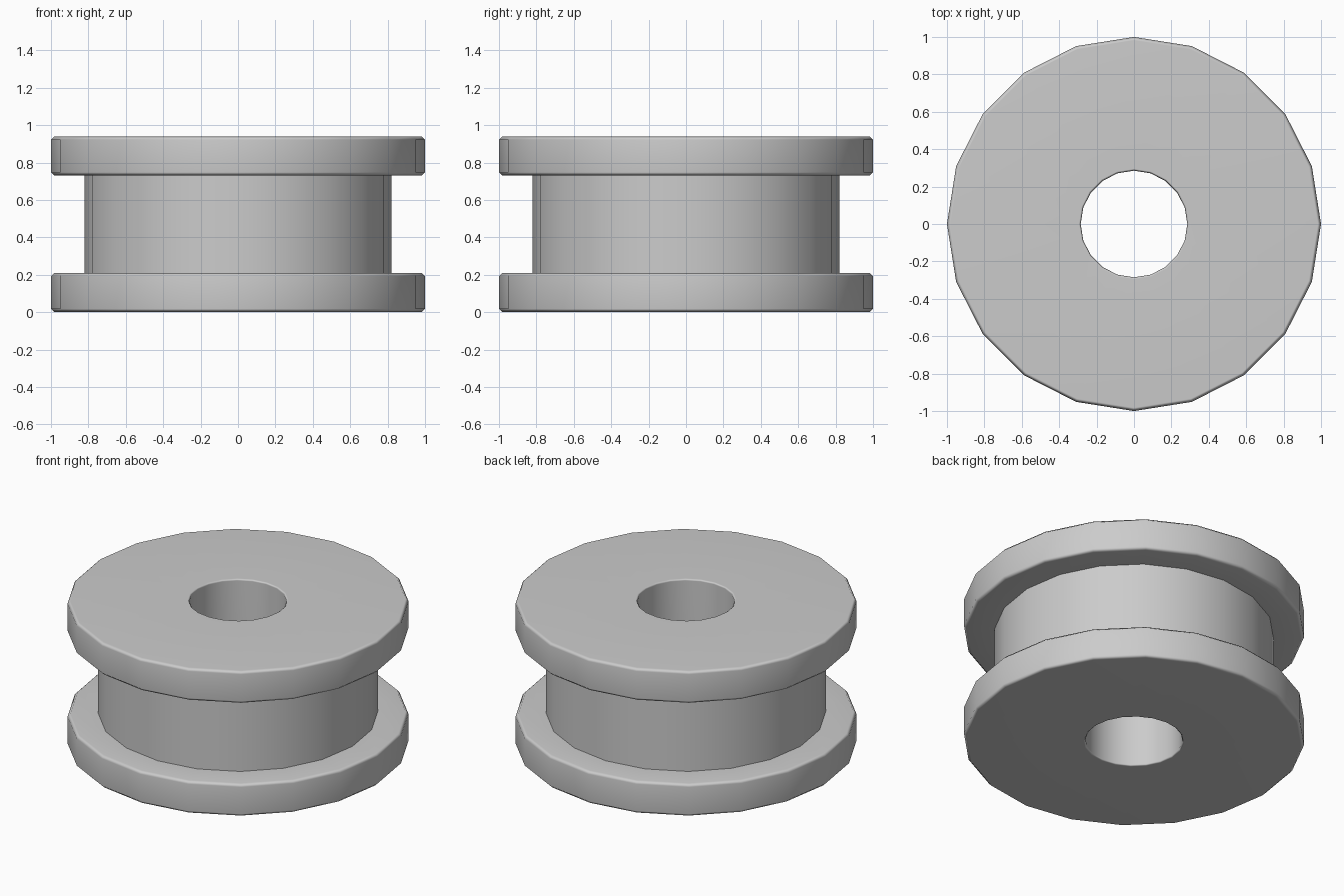
import bpy
import bmesh
import math
from mathutils import Matrix, Vector

cube = bpy.data.objects.get("Cube")
if cube:
    bpy.data.objects.remove(cube, do_unlink=True)

SIDES = 20
HEIGHT = 0.94
FLANGE = 0.21      # flange thickness
RIM = 1.0          # flange radius
CORE = 0.82        # radius between the flanges
BORE = 0.285       # hole radius
BEVEL = 0.018
LIP = 0.01         # bevel at the hole

# Plain grey material
grey = bpy.data.materials.new("plain grey")
grey.use_nodes = True
colour = (0.6, 0.6, 0.6, 1)
grey.diffuse_color = colour
grey.node_tree.nodes["Principled BSDF"].inputs["Base Color"].default_value = colour

# Lower half of the cross-section, from the hole outwards, then mirrored upwards
lower = [
    (BORE, LIP), (BORE + LIP, 0),
    (RIM - BEVEL, 0), (RIM, BEVEL),
    (RIM, FLANGE - BEVEL), (RIM - BEVEL, FLANGE),
    (CORE, FLANGE),
]
profile = lower + [(r, HEIGHT - z) for r, z in reversed(lower)]

# Turn the closed section around z: two flanges, core and through hole in one body
bm = bmesh.new()
rings = []
for i in range(SIDES):
    turn = Matrix.Rotation(math.tau * i / SIDES, 3, "Z")
    rings.append([bm.verts.new(turn @ Vector((r, 0, z))) for r, z in profile])
for i, ring in enumerate(rings):
    following = rings[(i + 1) % SIDES]
    for j in range(len(profile)):
        k = (j + 1) % len(profile)
        bm.faces.new((ring[j], following[j], following[k], ring[k]))
bmesh.ops.recalc_face_normals(bm, faces=bm.faces)

mesh = bpy.data.meshes.new("spool")
bm.to_mesh(mesh)
bm.free()
mesh.materials.append(grey)
spool = bpy.data.objects.new("spool", mesh)
bpy.context.collection.objects.link(spool)

# Smooth rims and bevels, sharp joints between core and flanges
bpy.ops.object.select_all(action="DESELECT")
spool.select_set(True)
bpy.context.view_layer.objects.active = spool
bpy.ops.object.shade_smooth_by_angle(angle=math.radians(50))
flat_faces = spool.modifiers.new("flat large faces", "WEIGHTED_NORMAL")
flat_faces.keep_sharp = True
